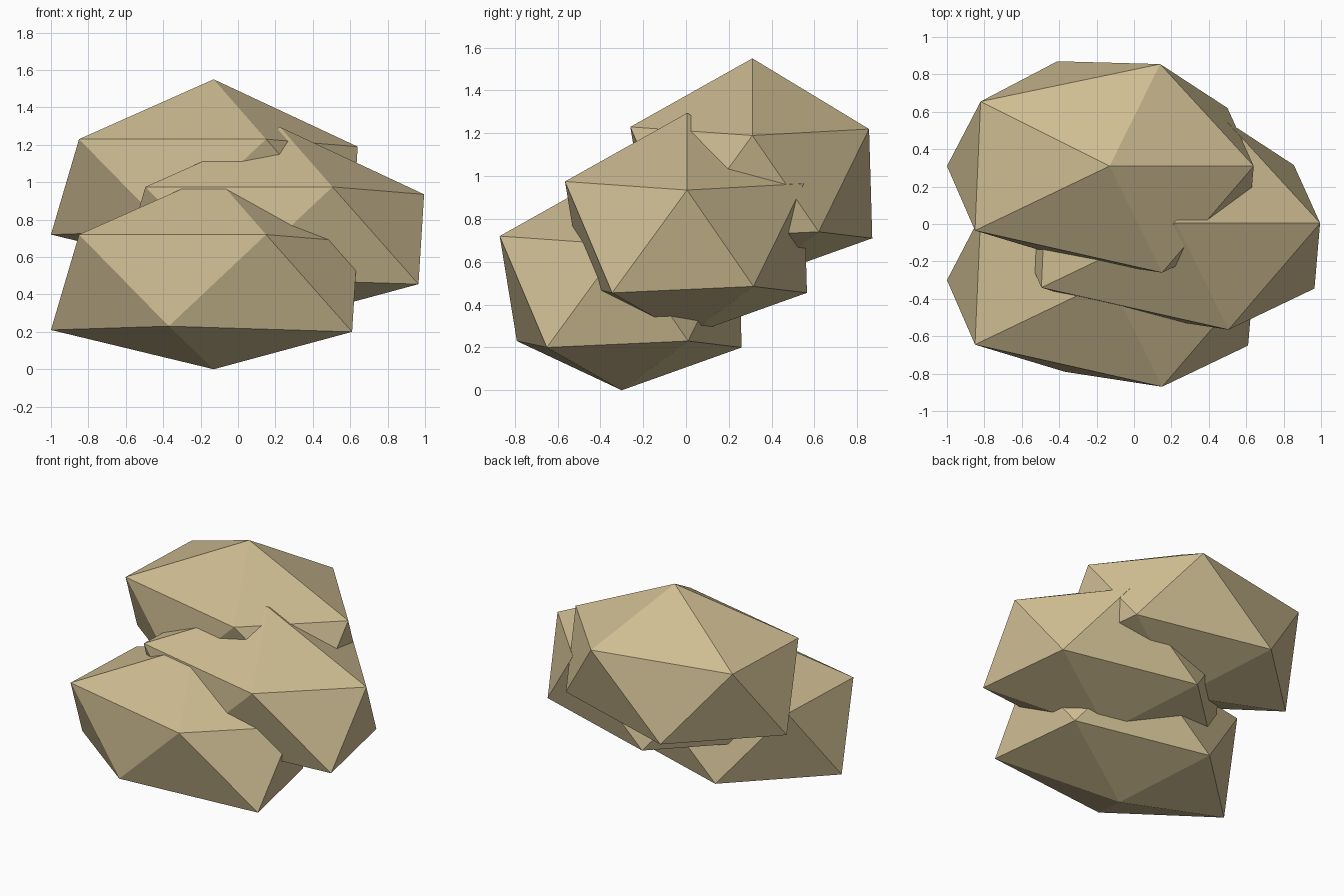
import bpy
import bmesh
from mathutils import Vector

cube = bpy.data.objects.get("Cube")
if cube:
    bpy.data.objects.remove(cube, do_unlink=True)

# Sandy stone colour
stone = bpy.data.materials.new("sandy_stone")
stone.use_nodes = True
colour = (0.62, 0.51, 0.29, 1.0)
stone.diffuse_color = colour
shader = next(n for n in stone.node_tree.nodes if n.type == "BSDF_PRINCIPLED")
shader.inputs["Base Color"].default_value = colour
shader.inputs["Roughness"].default_value = 0.9

# Boulder shape: two uneven rings of five corners between two tips
tips = [(0, 0, -0.52), (0, 0, 0.52)]
lower_ring = [(0.74, -0.35, -0.32), (-0.24, -0.49, -0.29), (-0.87, 0, -0.31),
              (-0.28, 0.56, -0.32), (0.63, 0.31, -0.29)]
upper_ring = [(0.28, -0.57, 0.2), (-0.72, -0.345, 0.2), (-0.69, 0.345, 0.2),
              (0.27, 0.545, 0.19), (0.77, 0, 0.16)]


def boulder_mesh():
    mesh = bpy.data.meshes.new("boulder")
    bm = bmesh.new()
    for corner in tips + lower_ring + upper_ring:
        bm.verts.new(Vector(corner))
    bmesh.ops.convex_hull(bm, input=bm.verts[:])
    bmesh.ops.recalc_face_normals(bm, faces=bm.faces[:])
    bm.to_mesh(mesh)
    bm.free()
    mesh.materials.append(stone)
    return mesh


# Three equal boulders stacked like steps, the middle one shifted sideways
boulder = boulder_mesh()
places = {
    "front_boulder": (-0.13, -0.3, 0.52),
    "middle_boulder": (0.225, 0.005, 0.775),
    "back_boulder": (-0.13, 0.31, 1.03),
}
for name, place in places.items():
    rock = bpy.data.objects.new(name, boulder)
    rock.location = place
    bpy.context.collection.objects.link(rock)
